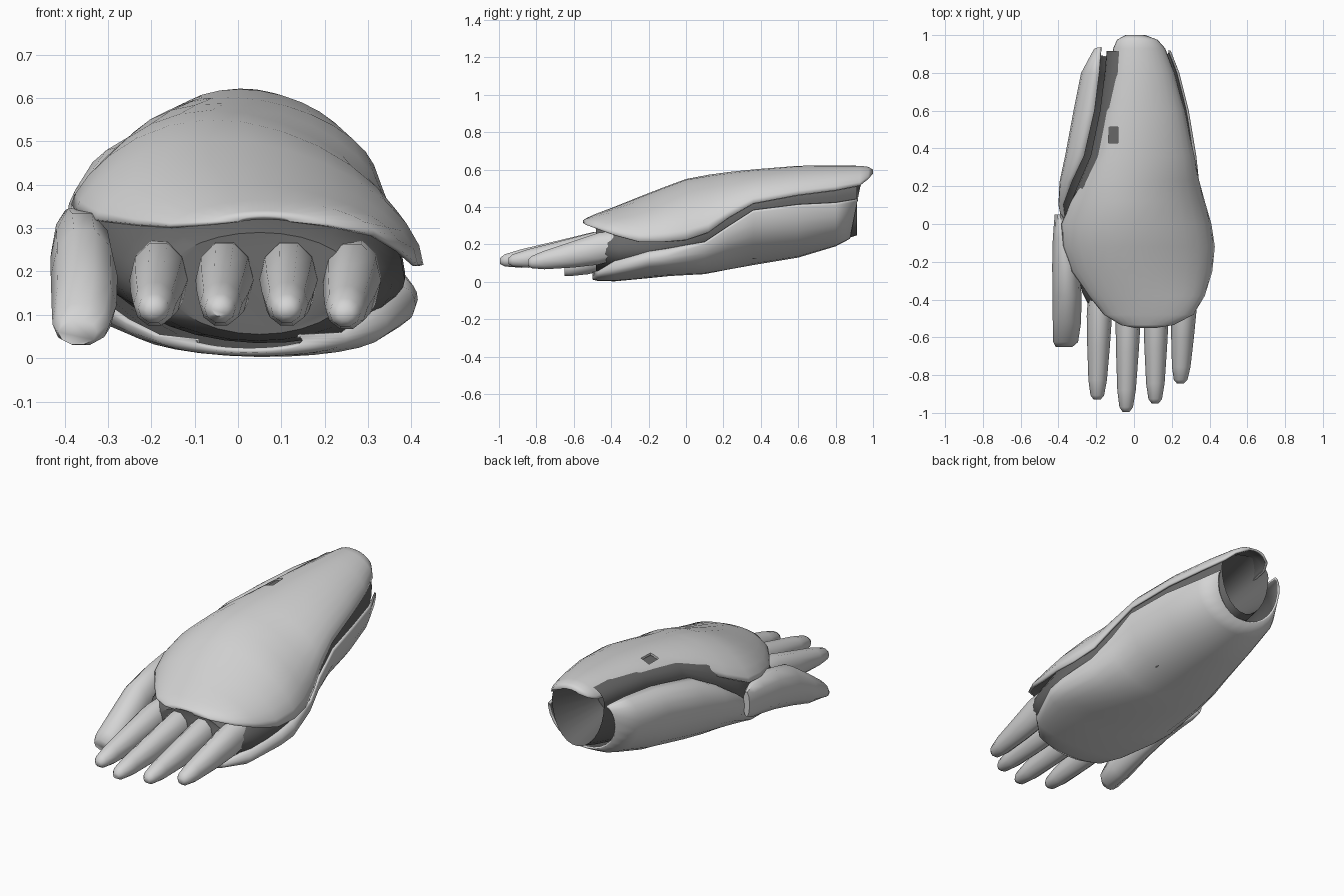
import bpy, math

if "Cube" in bpy.data.objects:
    bpy.data.objects.remove(bpy.data.objects["Cube"])


def material(name, v):
    m = bpy.data.materials.new(name)
    m.diffuse_color = (v, v, v, 1)
    m.use_nodes = True
    m.node_tree.nodes["Principled BSDF"].inputs["Base Color"].default_value = m.diffuse_color
    return m


plate = material("light grey plate", 0.66)
under = material("dark grey lining", 0.14)


def loft(name, rings, mats, closed=False, angle=40):
    """Skin a list of equal-length rings; closed rings also get end caps."""
    n = len(rings[0])
    verts = [p for r in rings for p in r]
    faces = []
    for i in range(len(rings) - 1):
        for j in range(n if closed else n - 1):
            k = (j + 1) % n
            faces.append((i * n + j, i * n + k, (i + 1) * n + k, (i + 1) * n + j))
    if closed:
        faces.append(tuple(reversed(range(n))))
        faces.append(tuple(range(len(verts) - n, len(verts))))
    me = bpy.data.meshes.new(name)
    me.from_pydata(verts, [], faces)
    for m in mats:
        me.materials.append(m)
    ob = bpy.data.objects.new(name, me)
    bpy.context.collection.objects.link(ob)
    bpy.ops.object.select_all(action='DESELECT')
    ob.select_set(True)
    bpy.context.view_layer.objects.active = ob
    bpy.ops.object.shade_smooth_by_angle(angle=math.radians(angle))
    return ob


def arc(y, xl, xr, zl, zr, z_mid, power=1.0, left_power=None, n=14):
    """Half oval from left edge to right edge through height z_mid."""
    pts = []
    for j in range(n + 1):
        t = math.pi * j / n
        f = (1 - math.cos(t)) / 2
        p = left_power if left_power and f < .5 else power
        rise = max(math.sin(t), 0) ** p
        pts.append((xl + (xr - xl) * f, y,
                    zl + (zr - zl) * f + (z_mid - (zl + zr) / 2) * rise))
    return pts


def thicken(ob, t):
    """Give a shell thickness, with a dark inside."""
    m = ob.modifiers.new("thickness", 'SOLIDIFY')
    m.thickness = t
    m.offset = -1
    m.material_offset = 1


# Upper shell: y, left x, right x, left z, right z, ridge z
upper = [(-.55, .0, .12, .315, .315, .33), (-.535, -.07, .21, .31, .305, .34),
         (-.48, -.16, .315, .305, .285, .365), (-.38, -.24, .375, .31, .25, .40),
         (-.25, -.33, .415, .32, .215, .45), (-.12, -.375, .428, .34, .215, .50),
         (.0, -.385, .41, .355, .225, .545), (.12, -.335, .375, .41, .265, .565),
         (.23, -.27, .345, .46, .345, .58), (.36, -.21, .32, .51, .42, .595),
         (.6, -.165, .27, .53, .465, .617), (.8, -.13, .215, .535, .49, .62),
         (.93, -.11, .165, .545, .515, .62), (.975, -.09, .125, .565, .55, .615),
         (1.0, -.045, .06, .585, .58, .6)]
shell = loft("upper_shell", [arc(*s, 1.08, 1.5 if -.5 < s[0] < .2 else 1.15) for s in upper],
             [plate, under])
thicken(shell, .012)

# Small slot cut into the upper shell
bpy.ops.mesh.primitive_cube_add(size=1, location=(-.11, .47, .58))
cutter = bpy.context.object
cutter.name = "slot_cutter"
cutter.scale = (.05, .085, .16)
cutter.hide_render = True
cutter.hide_viewport = True
cut = shell.modifiers.new("slot", 'BOOLEAN')
cut.operation = 'DIFFERENCE'
cut.object = cutter

# Lower shell: y, left x, right x, left z, right z, bottom z, rolled lip x, lip z
lower = [(-.50, -.1, .15, .04, .04, .012, -.09, .045),
         (-.47, -.19, .25, .05, .045, .005, -.18, .055),
         (-.38, -.26, .345, .08, .07, .003, -.25, .09),
         (-.2, -.33, .41, .12, .12, .02, -.32, .14),
         (-.1, -.36, .415, .15, .135, .03, -.35, .18),
         (.1, -.40, .375, .27, .20, .045, -.375, .33),
         (.22, -.395, .345, .32, .28, .065, -.33, .415),
         (.36, -.365, .33, .36, .37, .09, -.265, .49),
         (.6, -.32, .29, .40, .40, .13, -.21, .52),
         (.8, -.28, .24, .42, .41, .19, -.185, .53),
         (.92, -.215, .195, .45, .43, .23, -.175, .53)]


def lower_ring(y, xl, xr, zl, zr, zb, lx, lz):
    rx, rz = (.035, .045) if -.4 < y < .05 else (.012, .015)
    quarter = [k * math.pi / 8 for k in range(1, 5)]
    pts = [(xr - rx + rx * math.cos(a), y, zr + rz * math.sin(a)) for a in quarter[::-1]]
    pts += arc(y, xl, xr, zl, zr, zb, .9)[::-1]
    pts += [(lx + (xl - lx) * math.cos(a), y, zl + (lz - zl) * math.sin(a)) for a in quarter]
    if y > .9:                      # slanted wrist rim
        pts = [(x, v + .2 * (z - .45), z) for x, v, z in pts]
    return pts


thicken(loft("lower_shell", [lower_ring(*s) for s in lower], [plate, under]), .012)

# Dark lining that fills the gap between the shells
lining = [(-.48, -.17, .27, .18, .18, .29, .055), (-.45, -.23, .32, .18, .18, .31, .04),
          (-.36, -.275, .355, .19, .17, .36, .035), (-.2, -.32, .385, .22, .18, .42, .045),
          (-.05, -.355, .385, .28, .2, .48, .06), (.05, -.36, .365, .32, .24, .53, .06),
          (.2, -.30, .325, .42, .32, .55, .085), (.36, -.23, .30, .49, .40, .57, .11),
          (.6, -.18, .255, .515, .44, .595, .155), (.8, -.155, .205, .52, .455, .6, .21),
          (.915, -.145, .17, .525, .475, .6, .25)]


def full_ring(y, xl, xr, zl, zr, zt, zb):
    return arc(y, xl, xr, zl, zr, zt) + arc(y, xl, xr, zl, zr, zb)[::-1][1:-1]


rings = [full_ring(*s) for s in lining]
# Funnel-shaped wrist opening
rings.append([(.01 - .10 * math.cos(2 * math.pi * j / 28), .62,
               .42 + .10 * math.sin(2 * math.pi * j / 28)) for j in range(28)])
loft("inner_lining", rings, [under], closed=True)


def digit(name, sections):
    """Rounded tube from sections of y, x, z, half width, half height."""
    rings = [[(x - rx * math.cos(a), y, z + rz * math.sin(a))
              for a in [2 * math.pi * j / 10 for j in range(10)]]
             for y, x, z, rx, rz in sections]
    loft(name, rings, [plate], closed=True, angle=60)


# Fingers: name, base x, tip x, tip y
for name, bx, tx, ty in [("index_finger", -.18, -.195, -.93), ("middle_finger", -.028, -.042, -.995),
                         ("ring_finger", .118, .112, -.95), ("little_finger", .268, .246, -.845)]:
    length = ty + .36
    profile = [(1, .112, .018, .016), (.96, .115, .036, .034), (.82, .125, .049, .052),
               (.5, .152, .06, .074), (.22, .18, .067, .09), (0, .197, .062, .08)]
    if name == "little_finger":
        profile = [(f, z - .01 * f, w, h) for f, z, w, h in profile]
    digit(name, [(-.36 + length * f, bx + (tx - bx) * f, z, w, h) for f, z, w, h in profile])

# Thumb
digit("thumb", [(-.65, -.37, .06, .045, .03), (-.625, -.362, .078, .066, .05),
                (-.52, -.355, .122, .075, .085), (-.38, -.355, .19, .077, .112),
                (-.22, -.36, .23, .073, .11), (-.08, -.375, .25, .055, .1),
                (.0, -.388, .255, .036, .09), (.05, -.4, .26, .02, .07)])
